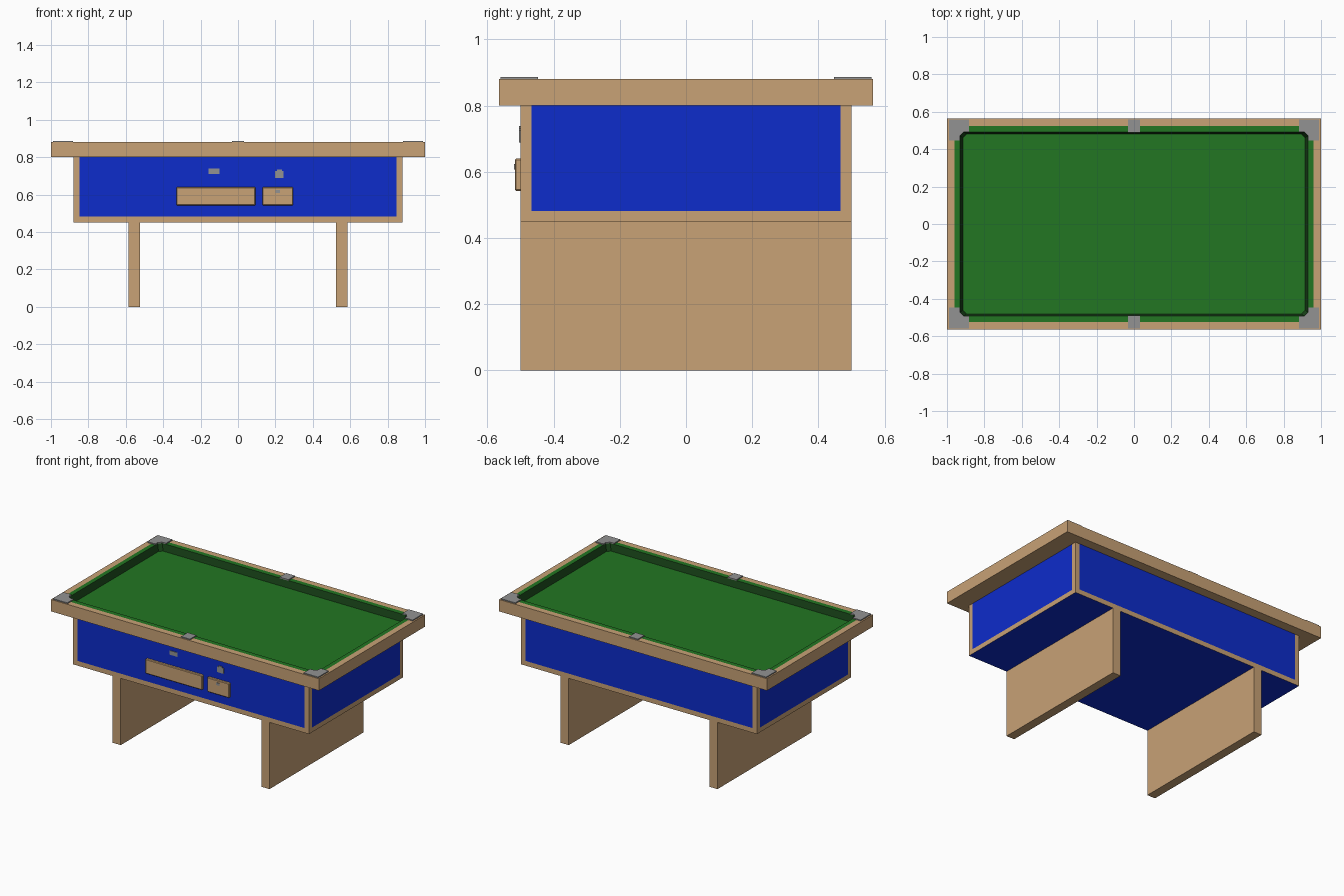
import bpy, bmesh
from mathutils import Vector

old = bpy.data.objects.get("Cube")
if old:
    bpy.data.objects.remove(old, do_unlink=True)


def material(name, rgb):
    m = bpy.data.materials.new(name)
    m.use_nodes = True
    m.diffuse_color = (*rgb, 1)
    m.node_tree.nodes["Principled BSDF"].inputs["Base Color"].default_value = (*rgb, 1)
    return m


WOOD = material("light wood", (0.58, 0.36, 0.18))
BLUE = material("blue panel", (0.004, 0.025, 0.6))
GREEN = material("green cloth", (0.016, 0.18, 0.016))
DARK = material("dark green cushion", (0.009, 0.055, 0.009))
METAL = material("grey metal", (0.29, 0.29, 0.29))


def finish(name, bm, *mats):
    bmesh.ops.recalc_face_normals(bm, faces=bm.faces[:])
    mesh = bpy.data.meshes.new(name)
    bm.to_mesh(mesh)
    bm.free()
    for m in mats:
        mesh.materials.append(m)
    ob = bpy.data.objects.new(name, mesh)
    bpy.context.collection.objects.link(ob)
    return ob


def box_mesh(lo, hi):
    bm = bmesh.new()
    bmesh.ops.create_cube(bm, size=1)
    lo, hi = Vector(lo), Vector(hi)
    for v in bm.verts:
        v.co = (lo + hi) / 2 + v.co * (hi - lo)
    return bm


def box(name, lo, hi, mat, bevel=0):
    ob = finish(name, box_mesh(lo, hi), mat)
    if bevel:
        mod = ob.modifiers.new("Bevel", "BEVEL")
        mod.width = bevel
        mod.segments = 1
    return ob


def prism(name, outline, z0, z1, mat):
    bm = bmesh.new()
    face = bm.faces.new([bm.verts.new((x, y, z0)) for x, y in outline])
    ext = bmesh.ops.extrude_face_region(bm, geom=[face], use_keep_orig=True)
    for v in ext["geom"]:
        if isinstance(v, bmesh.types.BMVert):
            v.co.z = z1
    return finish(name, bm, mat)


# Cabinet: blue panels framed by wood at the corners and the bottom edge
bm = box_mesh((-0.88, -0.5, 0.45), (0.88, 0.5, 0.8))
for co, no in [((0.848, 0, 0), (1, 0, 0)), ((-0.848, 0, 0), (1, 0, 0)),
               ((0, 0.467, 0), (0, 1, 0)), ((0, -0.467, 0), (0, 1, 0)),
               ((0, 0, 0.482), (0, 0, 1))]:
    bmesh.ops.bisect_plane(bm, geom=bm.verts[:] + bm.edges[:] + bm.faces[:],
                           plane_co=co, plane_no=no)
for f in bm.faces:
    c = f.calc_center_median()
    side = abs(f.normal.z) < 0.5
    corner = abs(c.x) > 0.848 and abs(c.y) > 0.467
    f.material_index = 1 if side and (corner or c.z < 0.482) else 0
finish("cabinet", bm, BLUE, WOOD)

# Table top: wooden rim, cushion, sloping cushion nose and sunken bed
rings = [(1.0, 0.565, 0, 0.8), (1.0, 0.565, 0, 0.88), (0.96, 0.525, 0, 0.88),
         (0.93, 0.492, 0.02, 0.88), (0.915, 0.48, 0.02, 0.835)]
bm = bmesh.new()
loops = []
for hx, hy, c, z in rings:
    pts = [(hx, hy - c), (hx - c, hy), (c - hx, hy), (-hx, hy - c),
           (-hx, c - hy), (c - hx, -hy), (hx - c, -hy), (hx, c - hy)]
    loops.append([bm.verts.new((x, y, z)) for x, y in pts])
for a, b, index in zip(loops, loops[1:], (0, 0, 1, 2)):
    for i in range(8):
        j = (i + 1) % 8
        bm.faces.new((a[i], a[j], b[j], b[i])).material_index = index
bm.faces.new(loops[0])
bm.faces.new(loops[-1]).material_index = 1
bmesh.ops.remove_doubles(bm, verts=bm.verts[:], dist=0.0001)
finish("table_top", bm, WOOD, GREEN, DARK)

# Slab legs
for side, s in (("left", 1), ("right", -1)):
    xs = sorted((s * 0.525, s * 0.585))
    box(side + "_leg", (xs[0], -0.5, 0), (xs[1], 0.5, 0.45), WOOD)

# Pocket plates: notched corners and short middle plates
corner = [(0.99, 0.56), (0.882, 0.56), (0.882, 0.492), (0.91, 0.492),
          (0.93, 0.472), (0.93, 0.447), (0.99, 0.447)]
for end, sy in (("front", -1), ("back", 1)):
    for side, sx in (("left", 1), ("right", -1)):
        prism(f"{end}_{side}_pocket_plate", [(sx * x, sy * y) for x, y in corner],
              0.879, 0.887, METAL)
    ys = sorted((sy * 0.49, sy * 0.56))
    box(end + "_middle_pocket_plate", (-0.033, ys[0], 0.879), (0.033, ys[1], 0.887), METAL)

# Front fittings
box("ball_tray", (-0.33, -0.517, 0.542), (0.093, -0.495, 0.64), WOOD, 0.004)
box("coin_box", (0.13, -0.517, 0.542), (0.295, -0.495, 0.64), WOOD, 0.004)
box("coin_box_lock", (0.2, -0.52, 0.607), (0.225, -0.515, 0.624), METAL)
box("name_plate", (-0.157, -0.504, 0.71), (-0.1, -0.498, 0.738), METAL)
box("coin_slot", (0.198, -0.505, 0.688), (0.244, -0.498, 0.725), METAL)
box("coin_slot_cap", (0.208, -0.505, 0.725), (0.234, -0.498, 0.733), METAL)
